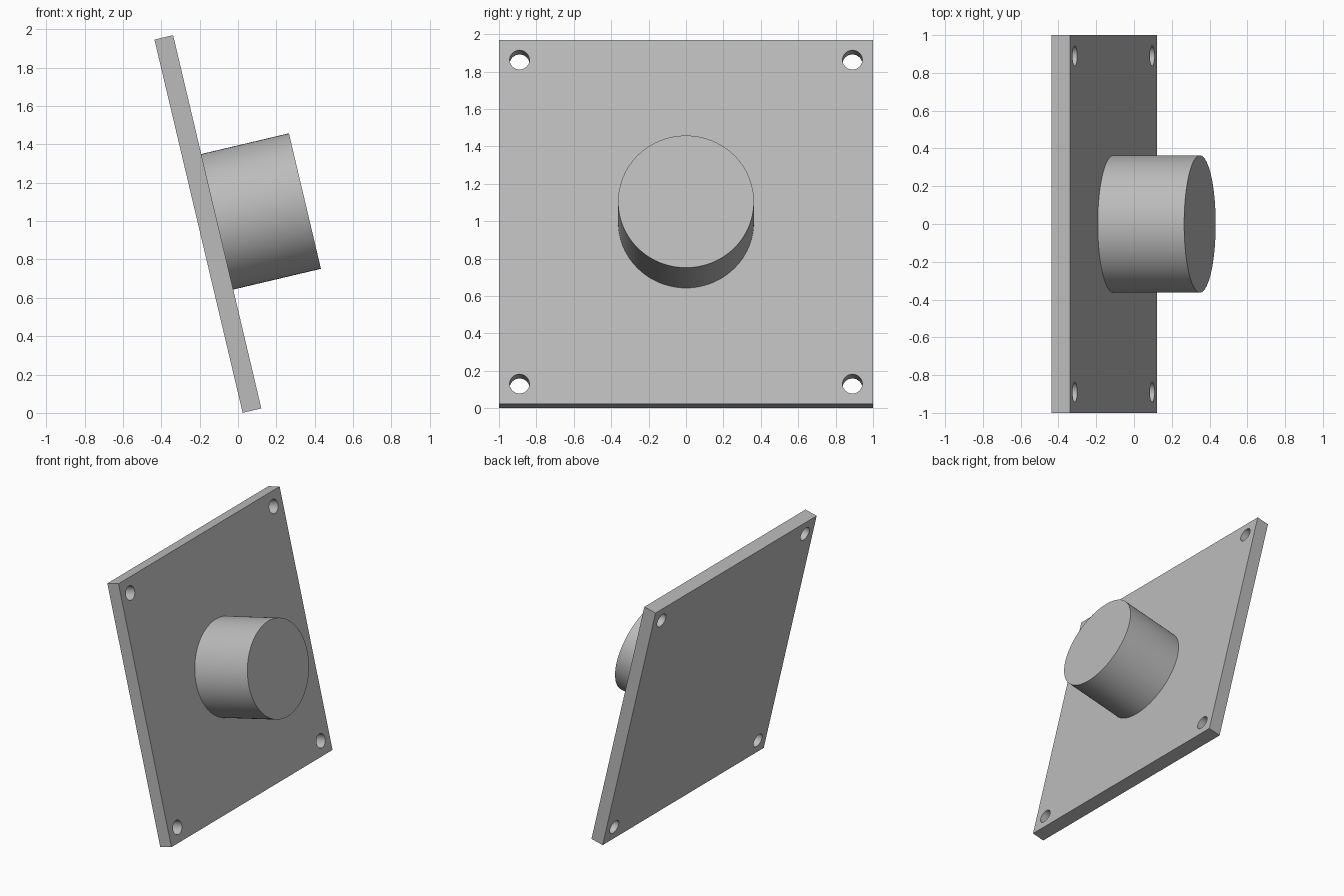
import bpy
from math import radians, pi
from mathutils import Matrix

cube = bpy.data.objects.get("Cube")
if cube:
    bpy.data.objects.remove(cube, do_unlink=True)

grey = bpy.data.materials.new("light_grey")
grey.use_nodes = True
colour = (0.5, 0.5, 0.5, 1)
grey.diffuse_color = colour
grey.node_tree.nodes["Principled BSDF"].inputs["Base Color"].default_value = colour

# Tilted frame: local x is the plate normal, local z runs up the plate
SIZE, THICK = 2.0, 0.1
frame = Matrix.Translation((-0.157, 0, 0.985)) @ Matrix.Rotation(radians(-13.3), 4, "Y")


def place(obj, name, offset, turn=Matrix()):
    obj.name = name
    obj.matrix_world = frame @ Matrix.Translation(offset) @ turn
    obj.data.materials.append(grey)
    return obj


def cylinder(name, radius, depth, offset, sides):
    bpy.ops.mesh.primitive_cylinder_add(vertices=sides, radius=radius, depth=depth)
    bpy.ops.object.shade_smooth_by_angle(angle=radians(30))
    return place(bpy.context.object, name, offset, Matrix.Rotation(pi / 2, 4, "Y"))


# Square mounting plate
bpy.ops.mesh.primitive_cube_add(size=1)
plate = bpy.context.object
plate.data.transform(Matrix.Diagonal((THICK, SIZE, SIZE, 1)))
place(plate, "mounting_plate", (0, 0, 0))

# Bolt holes through the four corners
for y in (-0.89, 0.89):
    for z in (-0.89, 0.89):
        cutter = cylinder("bolt_hole_cutter", 0.053, 3 * THICK, (0, y, z), 32)
        cutter.hide_render = True
        cut = plate.modifiers.new("bolt_hole", "BOOLEAN")
        cut.operation = "DIFFERENCE"
        cut.solver = "EXACT"
        cut.object = cutter
        cutter.hide_set(True)

# Round boss standing on the front of the plate
BOSS = 0.47
cylinder("round_boss", 0.363, BOSS, (THICK / 2 + BOSS / 2, 0, 0), 96)
